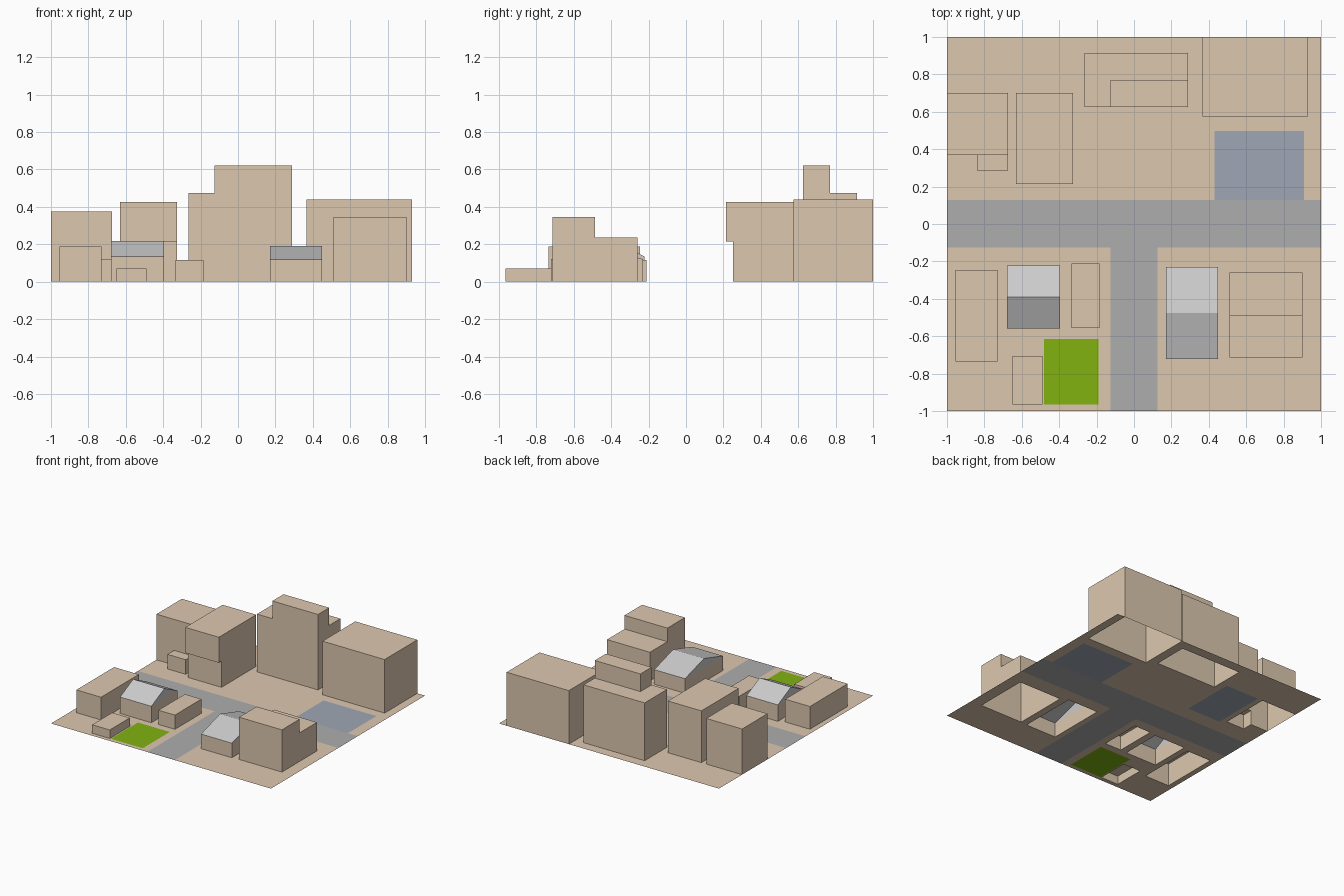
import bpy, bmesh

if "Cube" in bpy.data.objects:
    bpy.data.objects.remove(bpy.data.objects["Cube"])


def material(name, rgb):
    m = bpy.data.materials.new(name)
    m.diffuse_color = (*rgb, 1)
    m.use_nodes = True
    m.node_tree.nodes["Principled BSDF"].inputs["Base Color"].default_value = m.diffuse_color
    return m


TAN = material("tan", (0.72, 0.58, 0.43))
ROAD = material("road_grey", (0.42, 0.42, 0.43))
ROOF = material("roof_grey", (0.52, 0.53, 0.54))
BLUE = material("paving_blue", (0.35, 0.39, 0.46))
GREEN = material("grass_green", (0.22, 0.45, 0.005))


def finish(name, bm, mats, flip_check=True):
    """Weld, merge coplanar faces and link the object."""
    bmesh.ops.remove_doubles(bm, verts=bm.verts, dist=1e-5)
    if flip_check:
        bmesh.ops.recalc_face_normals(bm, faces=bm.faces)
    me = bpy.data.meshes.new(name)
    bm.to_mesh(me)
    bm.free()
    for m in mats:
        me.materials.append(m)
    ob = bpy.data.objects.new(name, me)
    bpy.context.collection.objects.link(ob)
    return ob


def quad(bm, pts, mat=0):
    f = bm.faces.new([bm.verts.new(p) for p in pts])
    f.material_index = mat
    return f


footprints = []


def blocks(name, xs, ys, heights, roof=True):
    """Hollow stepped building, heights[row along y][column along x], open below."""
    bm = bmesh.new()

    def h(i, j):
        inside = 0 <= i < len(xs) - 1 and 0 <= j < len(ys) - 1
        return heights[j][i] if inside else 0

    for j in range(len(ys) - 1):
        for i in range(len(xs) - 1):
            z = h(i, j)
            if z == 0:
                continue
            x0, x1, y0, y1 = xs[i], xs[i + 1], ys[j], ys[j + 1]
            footprints.append((x0, x1, y0, y1))
            if roof:
                quad(bm, [(x0, y0, z), (x1, y0, z), (x1, y1, z), (x0, y1, z)])
            # walls only where the neighbour is lower
            for n, a, b in (((i, j - 1), (x0, y0), (x1, y0)), ((i + 1, j), (x1, y0), (x1, y1)),
                            ((i, j + 1), (x1, y1), (x0, y1)), ((i - 1, j), (x0, y1), (x0, y0))):
                low = h(*n)
                if low < z:
                    quad(bm, [(*a, low), (*b, low), (*b, z), (*a, z)])
    bmesh.ops.remove_doubles(bm, verts=bm.verts, dist=1e-5)
    bmesh.ops.dissolve_limit(bm, angle_limit=0.01, verts=bm.verts, edges=bm.edges)
    return finish(name, bm, [TAN], False)


def extrude_x(name, x0, x1, profile, mat):
    """Open (y, z) profile swept along x, with both ends capped."""
    bm = bmesh.new()
    for a, b in zip(profile, profile[1:]):
        quad(bm, [(x0, *a), (x1, *a), (x1, *b), (x0, *b)])
    for x in (x0, x1):
        quad(bm, [(x, *p) for p in profile])
    return finish(name, bm, [mat])


def house(name, x0, x1, y0, y1, eave, ridge):
    blocks(name + "_walls", [x0, x1], [y0, y1], [[eave]], roof=False)
    extrude_x(name + "_roof", x0, x1, [(y0, eave), ((y0 + y1) / 2, ridge), (y1, eave)], ROOF)


# Plain box buildings
for name, x0, x1, y0, y1, z in (
        ("back_right_block", 0.365, 0.93, 0.575, 1.0, 0.44),
        ("front_left_block", -0.955, -0.73, -0.735, -0.245, 0.187),
        ("corner_shed", -0.335, -0.185, -0.555, -0.21, 0.117),
        ("garden_shed", -0.65, -0.49, -0.965, -0.705, 0.07)):
    blocks(name, [x0, x1], [y0, y1], [[z]])

# Stepped buildings
blocks("tower", [-0.265, -0.125, 0.29], [0.625, 0.77, 0.915],
       [[0.475, 0.62], [0.475, 0.475]])
blocks("terraced_block", [0.51, 0.9], [-0.715, -0.487, -0.26], [[0.347], [0.235]])
blocks("back_left_block", [-1, -0.84, -0.675], [0.285, 0.37, 0.70],
       [[0, 0.12], [0.375, 0.375]])

# Building with overhanging upper floor
extrude_x("overhang_block", -0.63, -0.325,
          [(0.25, 0), (0.25, 0.215), (0.215, 0.215), (0.215, 0.425), (0.70, 0.425), (0.70, 0)], TAN)

# Gabled houses
house("left_house", -0.68, -0.395, -0.56, -0.222, 0.135, 0.217)
house("right_house", 0.17, 0.45, -0.722, -0.23, 0.12, 0.192)

# Ground sheet: coloured regions, with openings under the buildings
regions = [((-1, 1, -0.125, 0.128), 1), ((-0.125, 0.125, -1, -0.125), 1),
           ((0.43, 0.91, 0.128, 0.497), 2), ((-0.63, -0.325, 0.25, 0.70), 2),
           ((-0.48, -0.19, -0.965, -0.615), 3)]
rects = footprints + [r for r, _ in regions]
gx = sorted({-1.0, 1.0, *(v for r in rects for v in r[:2])})
gy = sorted({-1.0, 1.0, *(v for r in rects for v in r[2:])})


def within(r, x, y):
    return r[0] < x < r[1] and r[2] < y < r[3]


bm = bmesh.new()
for x0, x1 in zip(gx, gx[1:]):
    for y0, y1 in zip(gy, gy[1:]):
        cx, cy = (x0 + x1) / 2, (y0 + y1) / 2
        if any(within(r, cx, cy) for r in footprints):
            continue
        mat = next((m for r, m in regions if within(r, cx, cy)), 0)
        quad(bm, [(x0, y0, 0), (x1, y0, 0), (x1, y1, 0), (x0, y1, 0)], mat)
finish("ground", bm, [TAN, ROAD, BLUE, GREEN], False)
